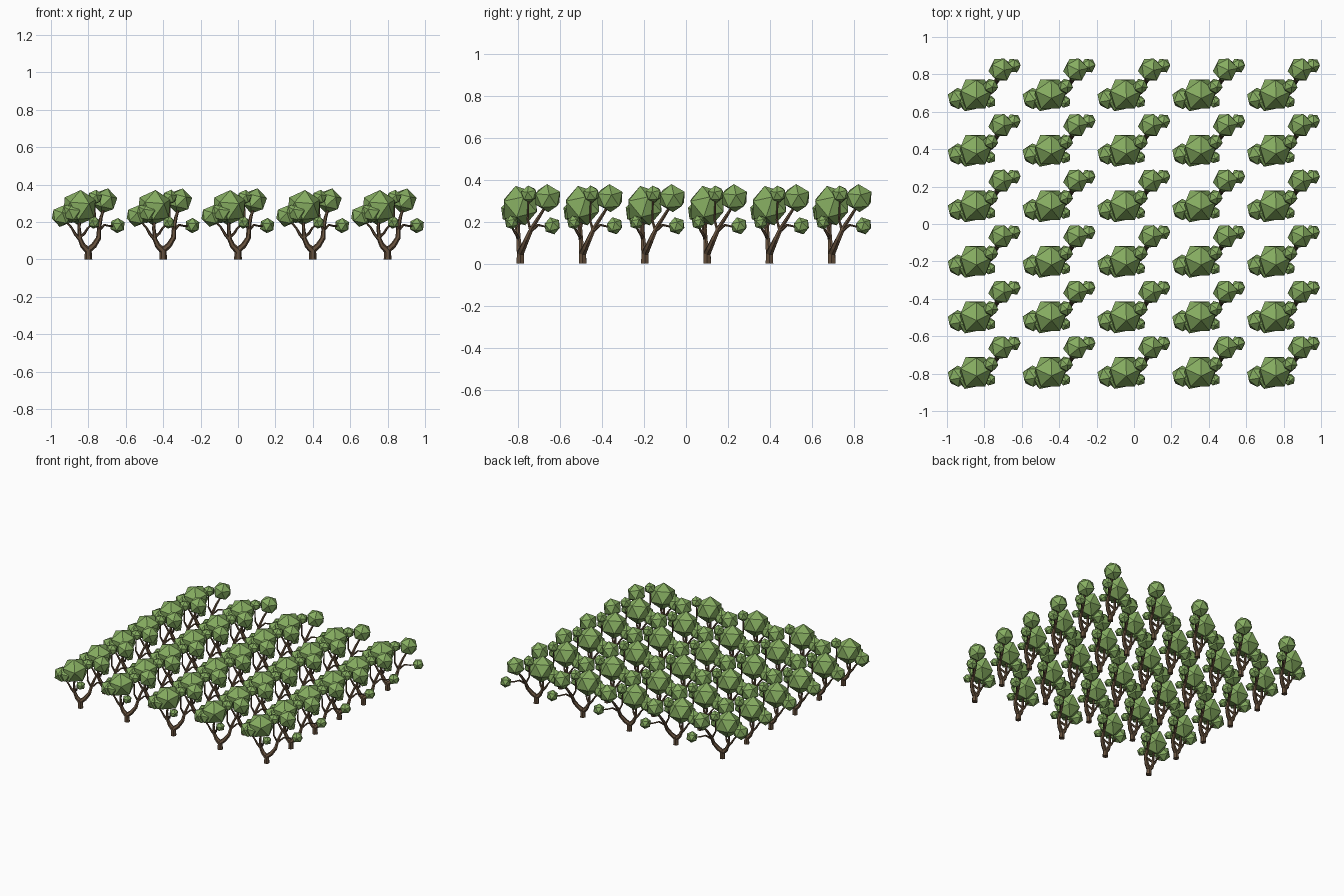
import bpy, bmesh, math
from mathutils import Vector, Matrix

if "Cube" in bpy.data.objects:
    bpy.data.objects.remove(bpy.data.objects["Cube"])


def material(name, color):
    m = bpy.data.materials.new(name)
    m.diffuse_color = (*color, 1)
    m.use_nodes = True
    m.node_tree.nodes["Principled BSDF"].inputs["Base Color"].default_value = m.diffuse_color
    return m


bark = material("bark", (0.13, 0.08, 0.045))
leaf = material("leaf", (0.24, 0.42, 0.12))


def tube(bm, path, sides=6):
    """Tapered low-poly limb through (x, y, z, radius) points."""
    pts = [Vector(p[:3]) for p in path]
    rings = []
    for i, p in enumerate(pts):
        d = (pts[min(i + 1, len(pts) - 1)] - pts[max(i - 1, 0)]).normalized()
        q = Vector((0, 0, 1)).rotation_difference(d)
        ring = []
        for k in range(sides):
            a = 2 * math.pi * k / sides
            ring.append(bm.verts.new(p + q @ Vector((math.cos(a), math.sin(a), 0)) * path[i][3]))
        rings.append(ring)
    for a, b in zip(rings, rings[1:]):
        for k in range(sides):
            n = (k + 1) % sides
            bm.faces.new((a[k], a[n], b[n], b[k]))
    bm.faces.new(rings[0][::-1])
    bm.faces.new(rings[-1])


def finish(bm, name, mat):
    me = bpy.data.meshes.new(name)
    bm.to_mesh(me)
    bm.free()
    me.materials.append(mat)
    return me


# Limbs, relative to the foot of the trunk
limbs = [
    # trunk and right main limb
    [(0, 0, 0, .021), (0, 0, .05, .019), (.03, .012, .075, .016), (.055, .03, .115, .014),
     (.058, .055, .17, .011), (.068, .09, .225, .009), (.085, .125, .28, .006)],
    # left main limb
    [(0, 0, .045, .019), (-.03, -.005, .075, .015), (-.045, -.008, .11, .012),
     (-.05, -.01, .17, .009), (-.045, 0, .25, .006)],
    # limb to left clump
    [(-.04, -.007, .1, .010), (-.07, -.015, .135, .008), (-.09, -.02, .17, .006), (-.135, -.025, .22, .005)],
    # limb to small front clump
    [(-.045, -.008, .12, .009), (-.02, -.02, .14, .007), (-.005, -.035, .165, .006), (.025, -.042, .195, .004)],
    # limb to far right clump
    [(.058, .05, .155, .008), (.085, .085, .185, .006), (.115, .115, .178, .005), (.15, .15, .18, .004)],
    # limb to upper middle clump
    [(.058, .05, .155, .008), (.035, .035, .21, .006), (.033, .04, .32, .004)],
]
bm = bmesh.new()
for path in limbs:
    tube(bm, path)
limb_mesh = finish(bm, "limbs", bark)

# Foliage clumps: x, y, z, radius, turn
clumps = [
    (-.048, 0, .277, .097, .3), (-.141, -.024, .232, .06, .9), (.088, .130, .313, .069, 1.4),
    (.156, .152, .181, .042, .2), (.030, -.042, .197, .034, .6), (.034, .042, .332, .042, 1.1),
    (-.085, -.04, .25, .058, .5),
]
bm = bmesh.new()
for x, y, z, r, turn in clumps:
    bmesh.ops.create_icosphere(bm, subdivisions=1, radius=r,
                               matrix=Matrix.Translation((x, y, z)) @ Matrix.Rotation(turn, 4, 'Z')
                               @ Matrix.Rotation(.25, 4, 'X'))
leaf_mesh = finish(bm, "foliage", leaf)

# Plantation of 5 x 6 identical trees
for i in range(5):
    for j in range(6):
        for name, me in (("tree_limbs", limb_mesh), ("tree_foliage", leaf_mesh)):
            ob = bpy.data.objects.new(name, me)
            ob.location = ((i - 2) * .4, -.79 + j * .297, 0)
            bpy.context.collection.objects.link(ob)
